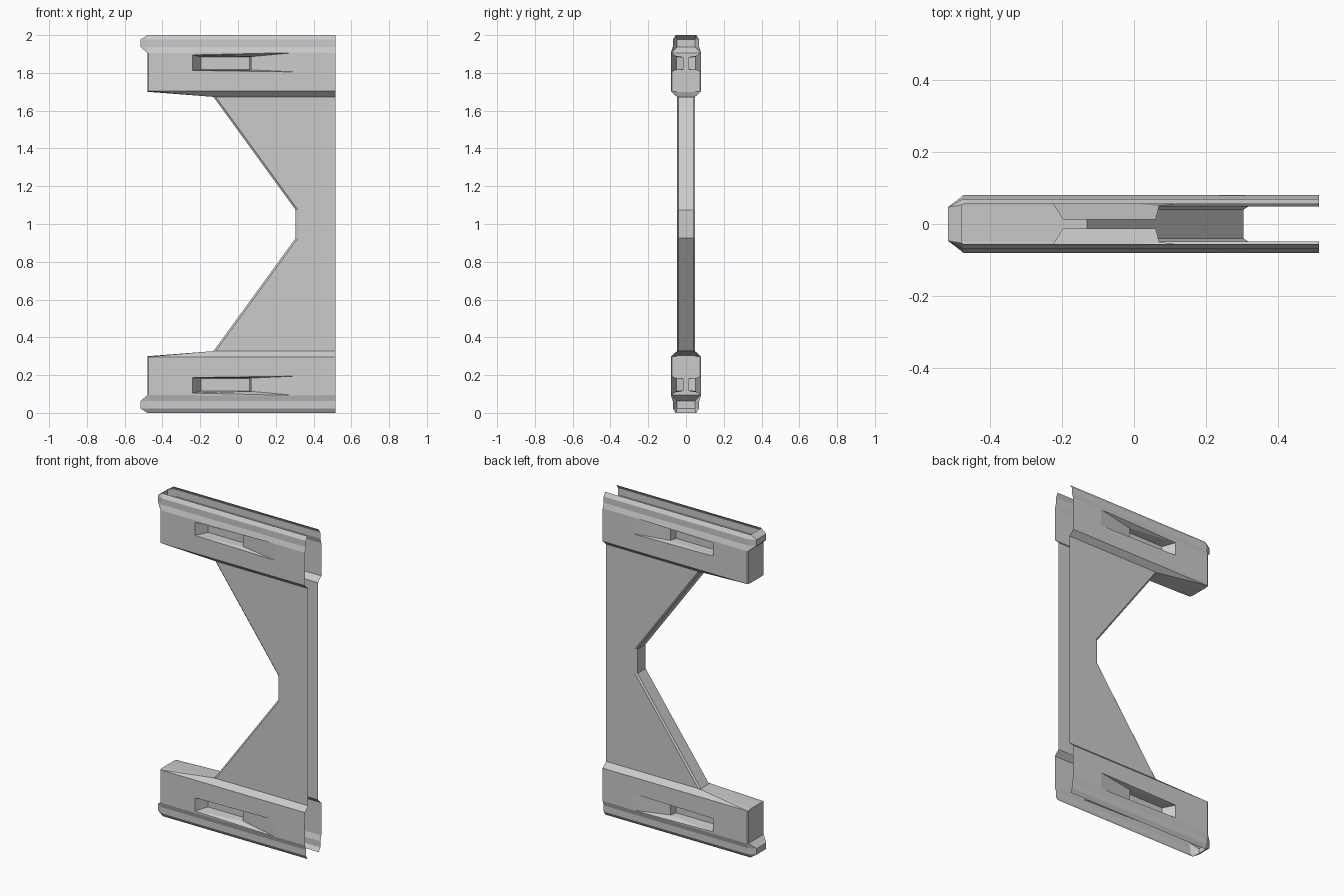
import bpy
import bmesh
from mathutils import Vector

cube = bpy.data.objects.get("Cube")
if cube:
    bpy.data.objects.remove(cube)

grey = bpy.data.materials.new("light_grey")
grey.use_nodes = True
colour = (0.6, 0.6, 0.6, 1)
grey.diffuse_color = colour
grey.node_tree.nodes["Principled BSDF"].inputs["Base Color"].default_value = colour

MID = 1.0        # height of the mirror plane
OPEN = 0.515     # x of the open side
BACK = -0.475    # x where the end corners start


def sheet(name, polygons, facing):
    """Thin shell from the upper front quarter, mirrored front to back and top to bottom."""
    bm = bmesh.new()
    for polygon in polygons:
        verts = [bm.verts.new((x, y, z - MID)) for x, y, z in polygon]
        face = bm.faces.new(verts)
        face.normal_update()
        if face.normal.dot(facing(face.calc_center_median())) < 0:
            face.normal_flip()
    bmesh.ops.remove_doubles(bm, verts=bm.verts, dist=0.0005)
    mesh = bpy.data.meshes.new(name)
    bm.to_mesh(mesh)
    bm.free()
    mesh.materials.append(grey)
    obj = bpy.data.objects.new(name, mesh)
    obj.location.z = MID
    bpy.context.collection.objects.link(obj)
    mirror = obj.modifiers.new("mirror", "MIRROR")
    mirror.use_axis = (False, True, True)
    mirror.merge_threshold = 0.0005
    return obj


def strips(first, second):
    return [[first[i], first[i + 1], second[i + 1], second[i]]
            for i in range(len(first) - 1)]


def ring(z, side, end, corner):
    """Half plan outline of the casing: open side, corner start, corner end, centre."""
    return [(OPEN, -side, z), (BACK, -side, z), (end, -corner, z), (end, 0, z)]


# Recess outline in the wall and its inner points
out_l = [(-0.24, -0.08, z) for z in (1.895, 1.813)]
out_r = [(0.31, -0.08, z) for z in (1.908, 1.805)]
floor_l = [(-0.197, -0.012, z) for z in (1.884, 1.817)]
floor_r = [(0.06, -0.012, z) for z in (1.884, 1.817)]
ramp = [(0.07, -0.05, z) for z in (1.886, 1.816)]

# Casing: stacked outlines from the rim down to the lower edge of the wall
rings = [ring(2.0, 0.055, -0.48, 0.053), ring(1.976, 0.07, -0.517, 0.047),
         ring(1.938, 0.07, -0.517, 0.047), ring(1.906, 0.08, -0.48, 0.075),
         ring(1.703, 0.08, -0.48, 0.075)]
casing = []
for upper, lower in zip(rings[:3], rings[1:4]):
    casing += strips(upper, lower)
top, bottom = rings[3], rings[4]
casing += strips(top, bottom)[1:]
# Side wall around the recess opening
wall = [top[0], top[1], bottom[1], bottom[0]]
hole = [out_r[0], out_l[0], out_l[1], out_r[1]]
casing += strips(wall + wall[:1], hole + hole[:1])
# Sloped lower edge and the short floor behind the notch
edge = [(OPEN, -0.048, 1.673), (-0.13, -0.048, 1.673), (-0.48, -0.048, 1.7)]
casing += [[bottom[0], bottom[1], edge[1], edge[0]],
           [bottom[1], bottom[2], edge[2], edge[1]],
           [bottom[2], bottom[3], (-0.48, 0, 1.7), edge[2]],
           [edge[1], edge[2], (-0.48, 0, 1.7), (-0.13, 0, 1.673)]]
sheet("end_casings", casing, lambda c: Vector((-1, -1, -0.1)))

# Recess: ceiling, floor, end walls, back plate and shallow ramp
recess = [floor_l + floor_r[::-1], out_l + floor_l[::-1],
          floor_r + ramp[::-1], ramp + out_r[::-1]]
for i in range(2):
    recess += [[out_l[i], ramp[i], floor_r[i], floor_l[i]],
               [out_l[i], out_r[i], ramp[i]]]
sheet("grip_recesses", recess, lambda c: Vector((0, -0.1, 1.855 - MID)) - c)

# Web plate with a bevelled notch edge
notch = [(-0.13, 1.673), (0.305, 1.075), (0.305, MID)]
inner = [(x + 0.012, -0.048, z) for x, z in notch]
bevel = [(x, -0.04, z) for x, z in notch]
centre = [(x, 0, z) for x, z in notch]
outer = [(OPEN, -0.048, z) for x, z in notch]
web = strips(outer, inner) + strips(inner, bevel) + strips(bevel, centre)
sheet("web_plates", web, lambda c: Vector((-1, -1, 0)))
